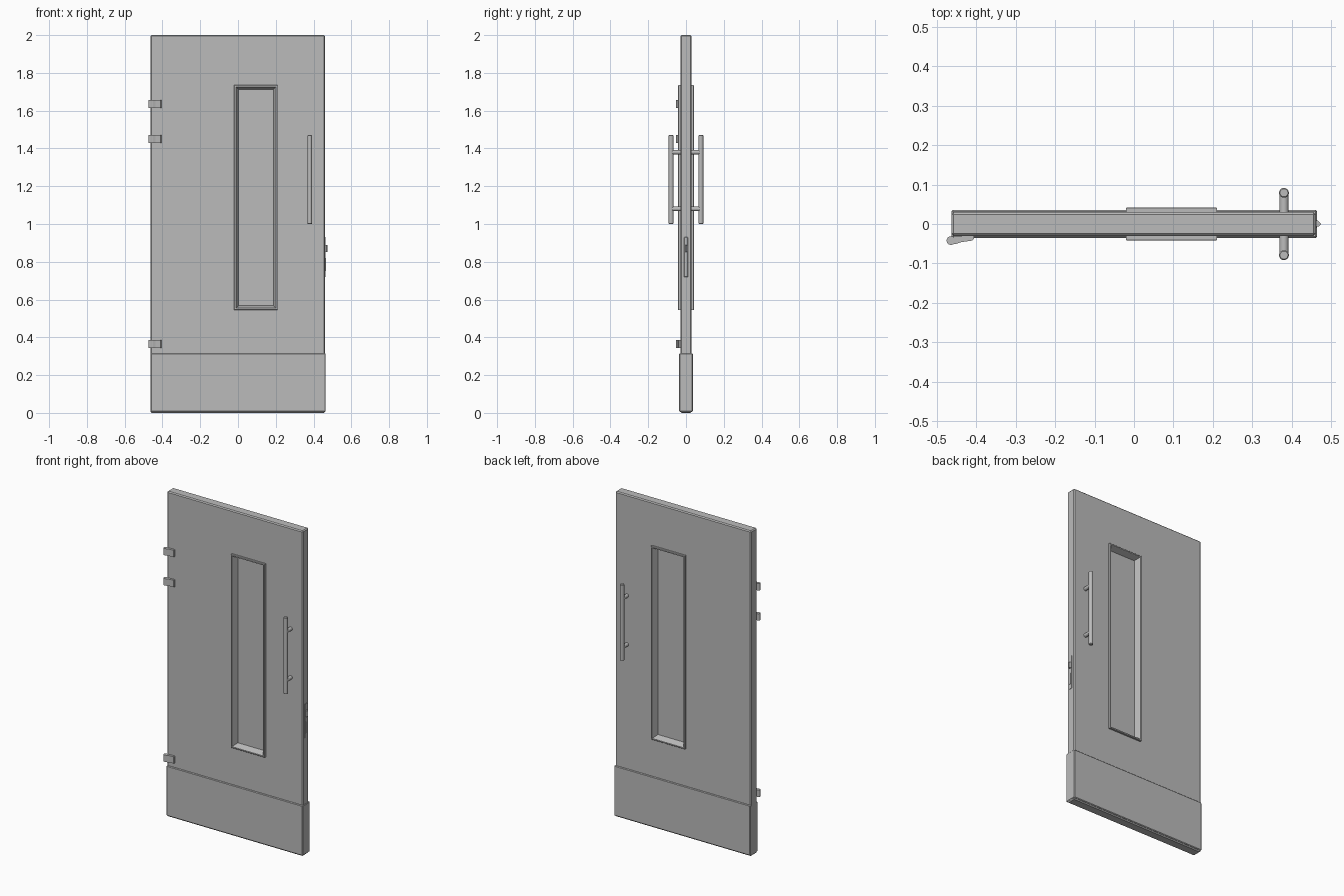
import bpy, bmesh, math
from mathutils import Matrix, Vector

if "Cube" in bpy.data.objects:
    bpy.data.objects.remove(bpy.data.objects["Cube"])

GREY = (0.5, 0.5, 0.5, 1)
metal = bpy.data.materials.new("plain_grey")
metal.use_nodes = True
metal.diffuse_color = GREY
metal.node_tree.nodes["Principled BSDF"].inputs["Base Color"].default_value = GREY


def finish(name, bm):
    bmesh.ops.recalc_face_normals(bm, faces=bm.faces[:])
    mesh = bpy.data.meshes.new(name)
    bm.to_mesh(mesh)
    bm.free()
    mesh.materials.append(metal)
    obj = bpy.data.objects.new(name, mesh)
    bpy.context.collection.objects.link(obj)
    return obj


def box(name, low, high, bevel=0):
    low, high = Vector(low), Vector(high)
    bm = bmesh.new()
    bmesh.ops.create_cube(bm, size=1, matrix=Matrix.Translation((low + high) / 2)
                          @ Matrix.Diagonal((*(high - low), 1)))
    if bevel:
        bmesh.ops.bevel(bm, geom=bm.edges[:], offset=bevel, segments=1, affect='EDGES')
    return finish(name, bm)


def prism(name, outline, z0, z1):
    """Extrude an x, y outline upwards."""
    bm = bmesh.new()
    face = bm.faces.new([bm.verts.new((x, y, z0)) for x, y in outline])
    up = bmesh.ops.extrude_face_region(bm, geom=[face])["geom"]
    bmesh.ops.translate(bm, vec=(0, 0, z1 - z0),
                        verts=[v for v in up if isinstance(v, bmesh.types.BMVert)])
    return finish(name, bm)


def rod(name, start, end, radius):
    start, end = Vector(start), Vector(end)
    axis = end - start
    bm = bmesh.new()
    bmesh.ops.create_cone(bm, cap_ends=True, segments=24, radius1=radius, radius2=radius,
                          depth=axis.length, matrix=Matrix.Translation((start + end) / 2)
                          @ axis.to_track_quat('Z', 'Y').to_matrix().to_4x4())
    rims = [e for e in bm.edges if any(len(f.verts) > 4 for f in e.link_faces)]
    bmesh.ops.bevel(bm, geom=rims, offset=radius * 0.2, segments=1, affect='EDGES')
    obj = finish(name, bm)
    bpy.context.view_layer.objects.active = obj
    obj.select_set(True)
    bpy.ops.object.shade_smooth_by_angle(angle=math.radians(40))
    obj.select_set(False)
    return obj


def cut_opening(obj, low, high):
    cutter = box("opening_cutter", low, high)
    cutter.hide_render = True
    mod = obj.modifiers.new("opening", 'BOOLEAN')
    mod.object, mod.solver = cutter, 'EXACT'
    bpy.context.view_layer.objects.active = obj
    bpy.ops.object.modifier_apply(modifier=mod.name)
    bpy.data.objects.remove(cutter)


# Door leaf with chamfered edges and a window opening
leaf = box("door_leaf", (-0.463, -0.03, 0), (0.461, 0.03, 2), 0.006)
WX0, WX1, WZ0, WZ1 = -0.02, 0.21, 0.545, 1.735
cut_opening(leaf, (WX0 + 0.004, -0.1, WZ0 + 0.004), (WX1 - 0.004, 0.1, WZ1 - 0.004))

# Kick plate wrapped round the foot of the door
box("kick_plate", (-0.463, -0.036, 0.006), (0.464, 0.036, 0.315), 0.004)

# Window frames: raised lip sloping in to the pane; each pair is inset, depth
profile = [(0, 0.028), (0, 0.04), (0.002, 0.042), (0.009, 0.042), (0.011, 0.039), (0.023, 0.006)]
for side, name in ((-1, "front_window_frame"), (1, "back_window_frame")):
    bm = bmesh.new()
    rings = []
    for inset, y in profile:
        x0, x1, z0, z1 = WX0 + inset, WX1 - inset, WZ0 + inset, WZ1 - inset
        rings.append([bm.verts.new((x, side * y, z))
                      for x, z in ((x0, z0), (x1, z0), (x1, z1), (x0, z1))])
    for a, b in zip(rings, rings[1:] + rings[:1]):
        for i in range(4):
            j = (i + 1) % 4
            bm.faces.new((a[i], a[j], b[j], b[i]))
    finish(name, bm)
box("window_pane", (0, -0.006, 0.565), (0.19, 0.006, 1.715))

# Pull handles on both faces
for side, name in ((-1, "front"), (1, "back")):
    y = side * 0.079
    rod(name + "_handle_bar", (0.38, y, 1.0), (0.38, y, 1.47), 0.0125)
    for i, z in enumerate((1.08, 1.38)):
        rod(f"{name}_handle_post_{i + 1}", (0.38, side * 0.028, z), (0.38, y, z), 0.0115)

# Hinges: round knuckle with a tapering leaf
arc = [math.radians(a) for a in range(60, 301, 20)]
knuckle = [(-0.464 + 0.011 * math.cos(a), -0.042 + 0.011 * math.sin(a)) for a in arc]
hinge = knuckle + [(-0.45, -0.05), (-0.438, -0.046), (-0.41, -0.042), (-0.406, -0.038), (-0.406, -0.029)]
for i, z in enumerate((0.365, 1.45, 1.635)):
    prism(f"hinge_{i + 1}", hinge, z - 0.021, z + 0.021)

# Lock faceplate, slanted latch and keep slot on the closing edge
box("lock_faceplate", (0.45, -0.01, 0.72), (0.463, 0.01, 0.93), 0.001)
prism("latch", [(0.455, -0.007), (0.468, -0.006), (0.475, 0), (0.466, 0.009), (0.455, 0.009)], 0.852, 0.888)
box("deadbolt", (0.455, -0.005, 0.75), (0.465, 0.005, 0.82))
